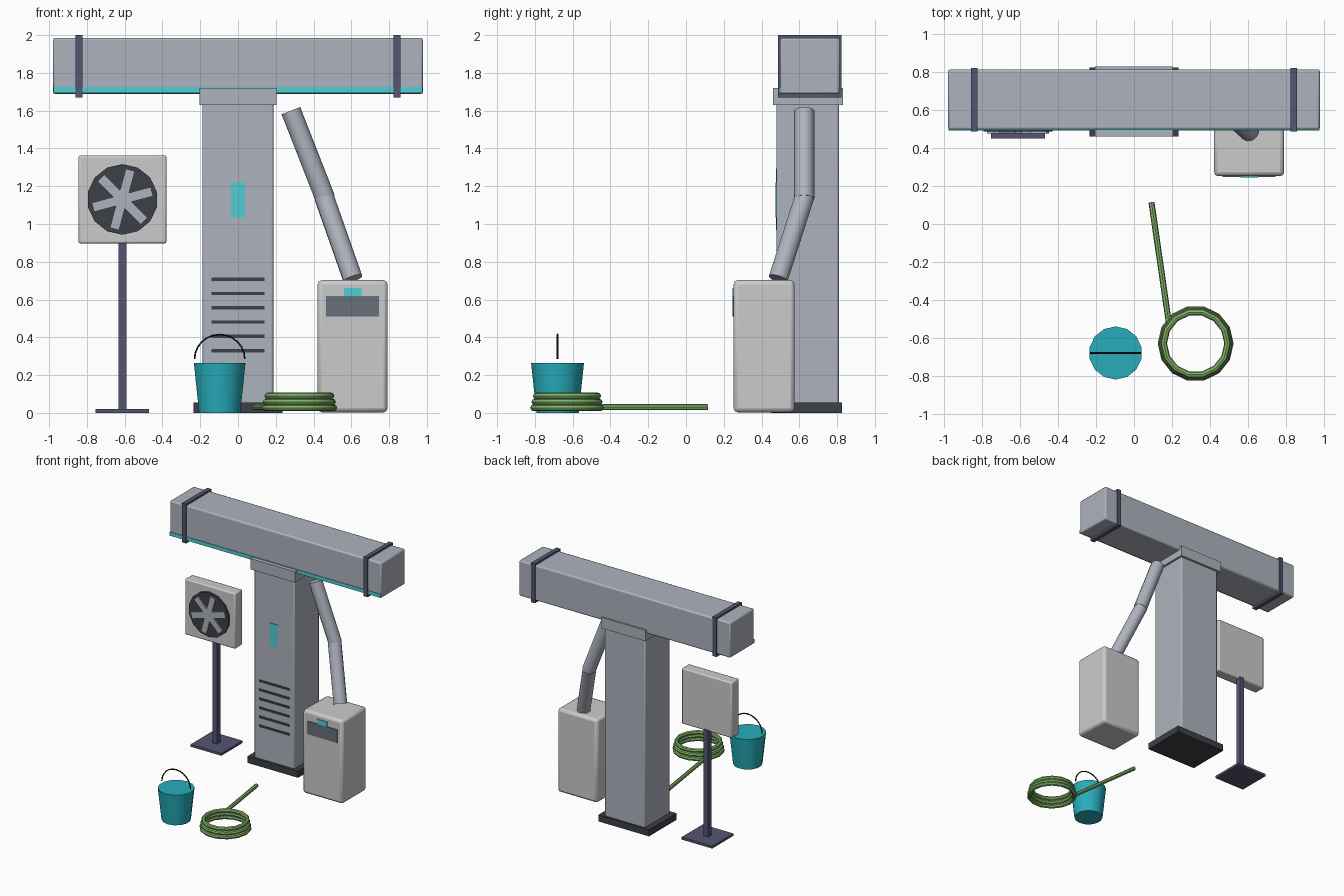
import bpy, math
from mathutils import Vector

if "Cube" in bpy.data.objects:
    bpy.data.objects.remove(bpy.data.objects["Cube"])


def mat(name, r, g, b):
    m = bpy.data.materials.new(name)
    m.diffuse_color = (r, g, b, 1)
    m.use_nodes = True
    m.node_tree.nodes["Principled BSDF"].inputs["Base Color"].default_value = m.diffuse_color
    return m


STEEL = mat("steel", 0.42, 0.45, 0.51)
WHITE = mat("white_panel", 0.66, 0.66, 0.66)
DARK = mat("dark", 0.045, 0.05, 0.06)
SLATE = mat("slate", 0.14, 0.16, 0.19)
NAVY = mat("navy", 0.09, 0.09, 0.17)
GLOW = mat("cyan_light", 0.08, 0.62, 0.66)
TEAL = mat("teal", 0.02, 0.42, 0.5)
GREEN = mat("green", 0.22, 0.46, 0.14)
BLACK = mat("black", 0.01, 0.01, 0.015)


def finish(name, m, smooth=True):
    o = bpy.context.object
    o.name = name
    o.data.materials.append(m)
    if smooth:
        bpy.ops.object.shade_smooth_by_angle(angle=math.radians(40))
    return o


def box(name, m, x, y, z, bevel=0, rot=0):
    """Box from (min, max) ranges on each axis."""
    r = (x, y, z)
    bpy.ops.mesh.primitive_cube_add(size=1, location=[(a + b) / 2 for a, b in r])
    o = bpy.context.object
    o.scale = [b - a for a, b in r]
    bpy.ops.object.transform_apply(location=False, rotation=False, scale=True)
    o.rotation_euler.y = rot
    finish(name, m, False)
    if bevel:
        b = o.modifiers.new("bevel", 'BEVEL')
        b.width, b.segments = bevel, 2
        bpy.ops.object.shade_smooth_by_angle(angle=math.radians(40))
    return o


def rod(name, m, a, b, r, sides=14, r2=None):
    """Cylinder or cone from point a to point b."""
    a, b = Vector(a), Vector(b)
    bpy.ops.mesh.primitive_cone_add(vertices=sides, radius1=r, radius2=r if r2 is None else r2,
                                    depth=(b - a).length, location=(a + b) / 2)
    bpy.context.object.rotation_euler = (b - a).to_track_quat('Z', 'Y').to_euler()
    return finish(name, m)


# Column with base and cap
box("column_base", DARK, (-0.235, 0.235), (0.46, 0.825), (0, 0.055))
box("column", STEEL, (-0.187, 0.187), (0.48, 0.81), (0.003, 1.66), 0.01)
box("column_cap", STEEL, (-0.205, 0.205), (0.46, 0.83), (1.63, 1.72))
box("column_light", GLOW, (-0.037, 0.037), (0.474, 0.49), (1.035, 1.22))
for i in range(6):
    z = 0.33 + i * 0.0755
    box(f"vent_slat_{i + 1}", DARK, (-0.14, 0.14), (0.475, 0.49), (z - 0.009, z + 0.009))

# Overhead beam, straps and light strip
box("beam", STEEL, (-0.98, 0.98), (0.497, 0.815), (1.688, 1.985), 0.012)
box("beam_light_strip", GLOW, (-0.978, 0.978), (0.492, 0.505), (1.694, 1.724))
for side, name in ((-1, "left"), (1, "right")):
    c = side * 0.842
    box(f"beam_strap_{name}", NAVY, (c - 0.018, c + 0.018), (0.488, 0.823), (1.67, 2.0))

# Fan on a stand
FX, FZ = -0.612, 1.13
box("fan_stand_foot", NAVY, (FX - 0.142, FX + 0.142), (0.45, 0.73), (0, 0.02))
box("fan_stand_pole", NAVY, (FX - 0.021, FX + 0.021), (0.568, 0.61), (0.01, 0.91))
box("fan_housing", WHITE, (FX - 0.233, FX + 0.233), (0.502, 0.6), (FZ - 0.233, FZ + 0.233), 0.01)
rod("fan_opening", DARK, (FX, 0.52, FZ), (FX, 0.487, FZ), 0.187)
for i in range(3):
    box(f"fan_blade_pair_{i + 1}", STEEL, (FX - 0.162, FX + 0.162), (0.477, 0.49),
        (FZ - 0.025, FZ + 0.025), rot=-math.radians(15 + 60 * i))

# Floor cabinet with exhaust duct
box("cabinet", WHITE, (0.422, 0.792), (0.252, 0.575), (0.003, 0.703), 0.022)
box("cabinet_panel", SLATE, (0.467, 0.747), (0.247, 0.26), (0.51, 0.62))
box("cabinet_light", GLOW, (0.562, 0.653), (0.246, 0.26), (0.62, 0.66))
rod("duct_upper", STEEL, (0.28, 0.626, 1.6), (0.462, 0.626, 1.135), 0.053, 12)
rod("duct_lower", STEEL, (0.455, 0.628, 1.145), (0.608, 0.488, 0.71), 0.053, 12)

# Bucket with wire handle
BX, BY = -0.097, -0.68
rod("bucket", TEAL, (BX, BY, 0), (BX, BY, 0.265), 0.112, 14, 0.14)
arc = bpy.data.curves.new("bucket_handle", 'CURVE')
arc.dimensions = '3D'
arc.bevel_depth, arc.bevel_resolution = 0.005, 1
s = arc.splines.new('POLY')
s.points.add(12)
for i, p in enumerate(s.points):
    t = math.pi * i / 12
    p.co = (BX + 0.133 * math.cos(t), BY, 0.285 + 0.13 * math.sin(t), 1)
arc.materials.append(BLACK)
bpy.context.collection.objects.link(bpy.data.objects.new("bucket_handle", arc))

# Coiled hose with loose end
for i, (r, z) in enumerate(((0.183, 0.027), (0.176, 0.058), (0.168, 0.09))):
    bpy.ops.mesh.primitive_torus_add(major_radius=r, minor_radius=0.017, major_segments=14,
                                     minor_segments=8, location=(0.325, -0.63, z))
    finish(f"hose_coil_{i + 1}", GREEN)
rod("hose_end", GREEN, (0.185, -0.53, 0.03), (0.092, 0.115, 0.03), 0.016, 8)
